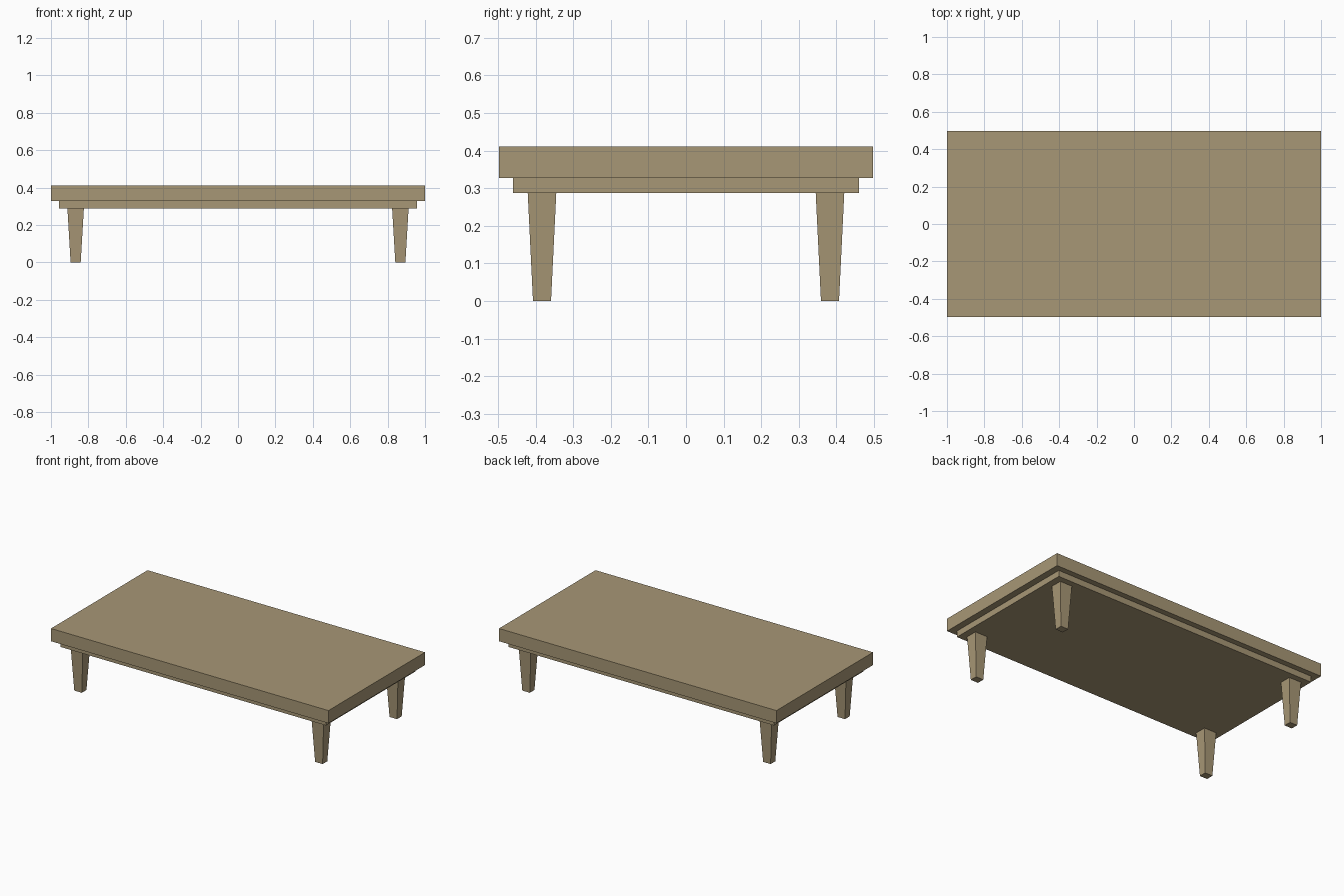
import bpy, bmesh

if "Cube" in bpy.data.objects:
    bpy.data.objects.remove(bpy.data.objects["Cube"])

wood = bpy.data.materials.new("tan wood")
wood.diffuse_color = (0.39, 0.31, 0.18, 1.0)
wood.use_nodes = True
wood.node_tree.nodes["Principled BSDF"].inputs["Base Color"].default_value = wood.diffuse_color


def tapered_box(name, centre, bottom, top, z0, z1):
    """Box from z0 to z1 with separate half sizes (x, y) at bottom and top."""
    bm = bmesh.new()
    bmesh.ops.create_cube(bm, size=2.0)
    for v in bm.verts:
        half, z = (top, z1) if v.co.z > 0 else (bottom, z0)
        v.co = (centre[0] + v.co.x * half[0], centre[1] + v.co.y * half[1], z)
    mesh = bpy.data.meshes.new(name)
    bm.to_mesh(mesh)
    bm.free()
    mesh.materials.append(wood)
    obj = bpy.data.objects.new(name, mesh)
    bpy.context.collection.objects.link(obj)
    return obj


LEG_TOP, SLAB_BOTTOM, HEIGHT = 0.288, 0.328, 0.411

# Thick top slab and the inset apron below it
tapered_box("table_top", (0, 0), (1.0, 0.497), (1.0, 0.497), SLAB_BOTTOM, HEIGHT)
tapered_box("apron", (0, 0), (0.956, 0.46), (0.956, 0.46), LEG_TOP, SLAB_BOTTOM)

# Four legs, narrowing to the floor
for side, sx in (("left", -1), ("right", 1)):
    for end, sy in (("front", -1), ("back", 1)):
        tapered_box(f"{end}_{side}_leg", (sx * 0.868, sy * 0.383),
                    (0.027, 0.024), (0.044, 0.038), 0.0, LEG_TOP)
